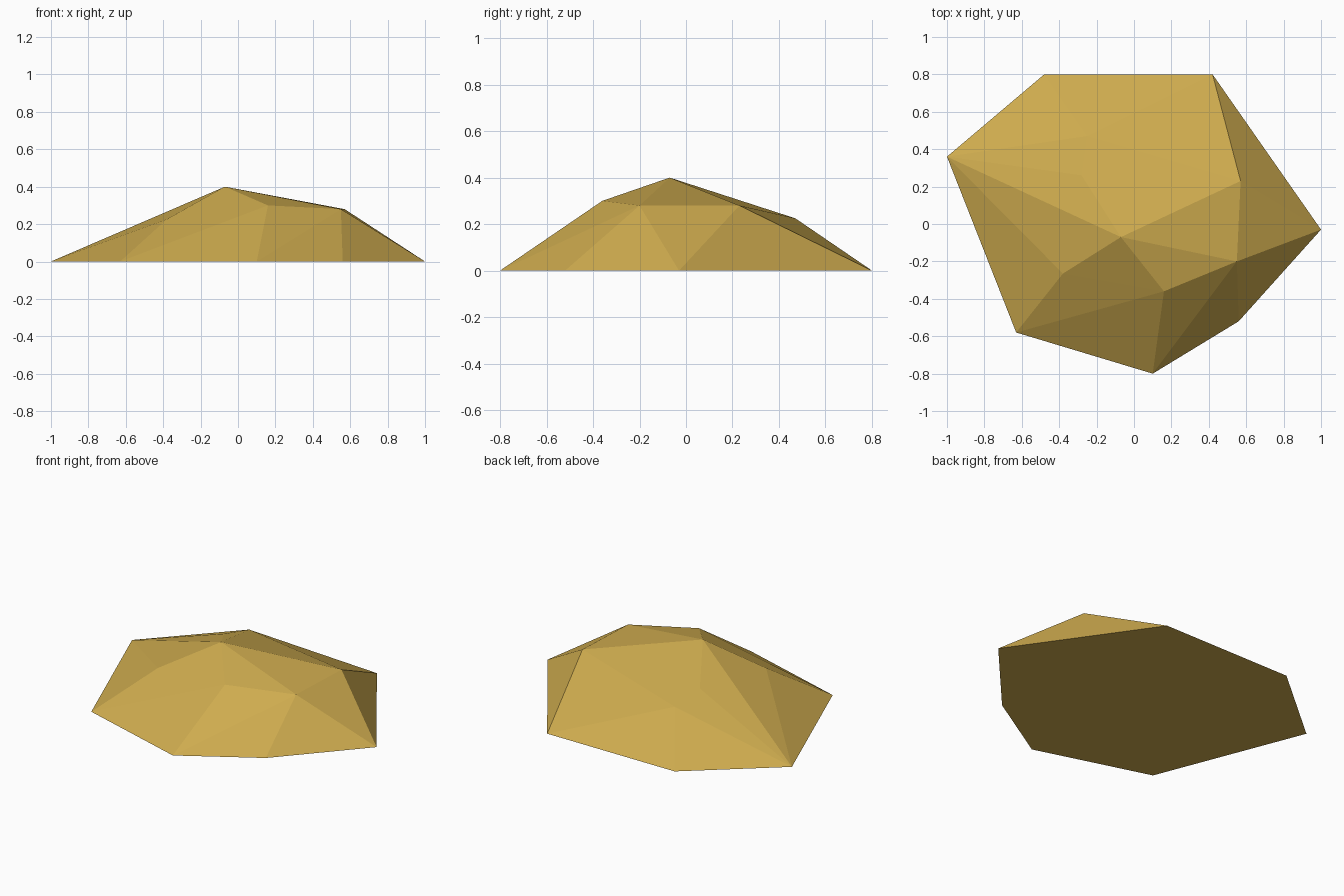
import bpy
import bmesh

cube = bpy.data.objects.get("Cube")
if cube:
    bpy.data.objects.remove(cube, do_unlink=True)

# One sandy gold colour
gold = bpy.data.materials.new("sandy_gold")
gold.use_nodes = True
colour = (0.62, 0.41, 0.077, 1.0)
gold.diffuse_color = colour
gold.node_tree.nodes["Principled BSDF"].inputs["Base Color"].default_value = colour

# Ground outline of the mound
outline = [(-1, 0.36), (-0.48, 0.8), (0.42, 0.8), (1, -0.03),
           (0.56, -0.52), (0.1, -0.8), (-0.63, -0.58)]

# Raised corners: peak, right shoulder, front, and left and back slopes
corners = [(-0.07, -0.07, 0.4), (0.57, 0.23, 0.28), (0.55, -0.2, 0.28),
           (0.16, -0.36, 0.3), (-0.38, -0.265, 0.226),
           (-0.28, 0.26, 0.27), (-0.25, 0.47, 0.225)]

# Faceted mound wrapped around the corners
bm = bmesh.new()
for x, y in outline:
    bm.verts.new((x, y, 0))
for point in corners:
    bm.verts.new(point)
bmesh.ops.convex_hull(bm, input=bm.verts[:])
bmesh.ops.recalc_face_normals(bm, faces=bm.faces[:])

# Merge the flat underside into one face
base = [f for f in bm.faces if all(v.co.z < 0.001 for v in f.verts)]
bmesh.ops.dissolve_faces(bm, faces=base)

mesh = bpy.data.meshes.new("mound")
bm.to_mesh(mesh)
bm.free()
mesh.materials.append(gold)
bpy.context.collection.objects.link(bpy.data.objects.new("mound", mesh))
